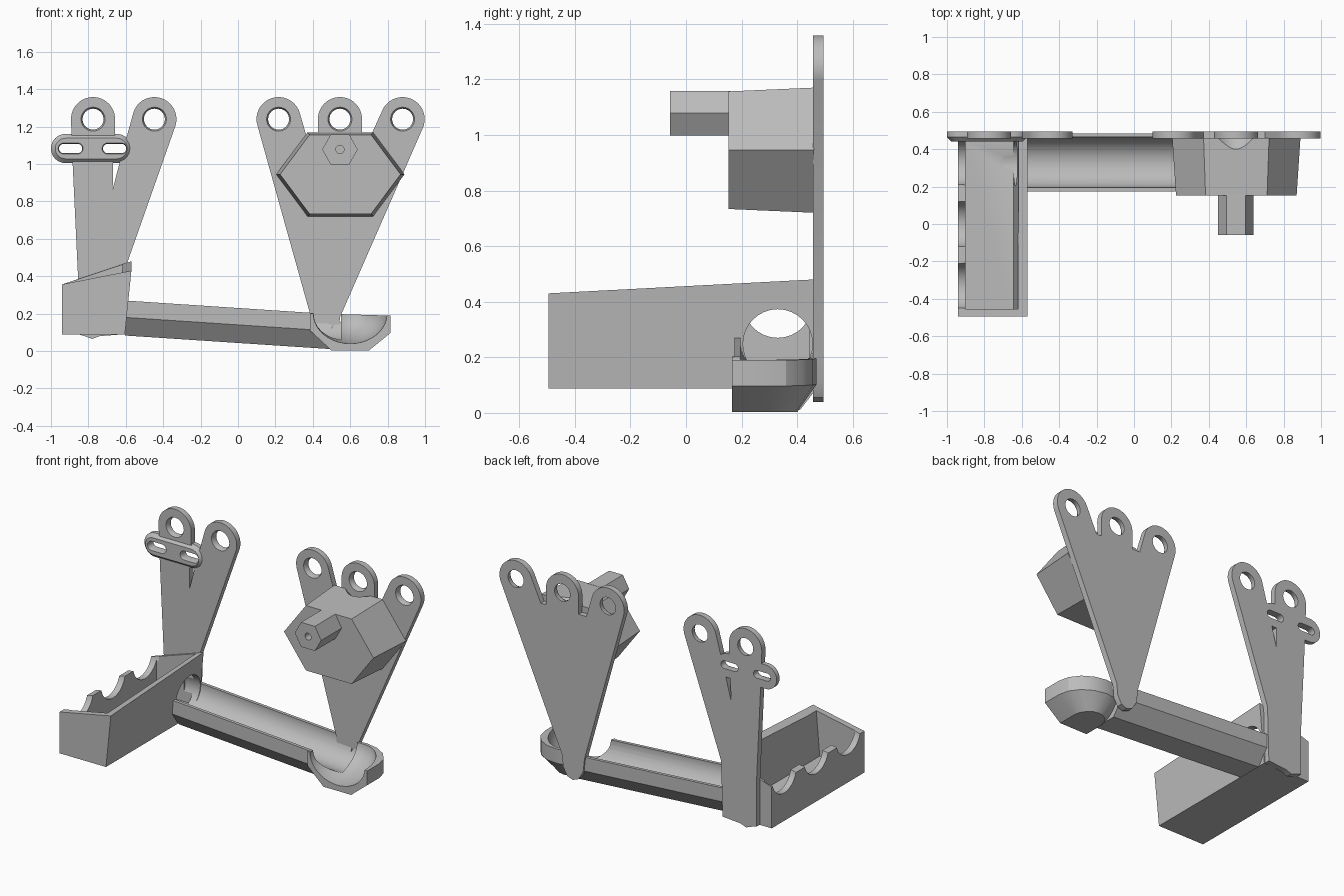
import bpy, bmesh
from math import sin, cos, radians, pi

cube = bpy.data.objects.get("Cube")
if cube:
    bpy.data.objects.remove(cube, do_unlink=True)

grey = bpy.data.materials.new("plain grey")
grey.use_nodes = True
grey.diffuse_color = (0.5, 0.5, 0.5, 1)
grey.node_tree.nodes["Principled BSDF"].inputs["Base Color"].default_value = (0.5, 0.5, 0.5, 1)

BACK, FRONT = 0.495, 0.457      # hanger plate faces
HOLE_Z, RING = 1.24, 0.118


def loft(name, loops):
    """Closed solid through loops of equal point count."""
    bm = bmesh.new()
    rows = [[bm.verts.new(p) for p in loop] for loop in loops]
    n = len(rows[0])
    bm.faces.new(rows[0])
    bm.faces.new(rows[-1])
    for a, b in zip(rows, rows[1:]):
        for i in range(n):
            j = (i + 1) % n
            bm.faces.new((a[i], a[j], b[j], b[i]))
    bmesh.ops.recalc_face_normals(bm, faces=bm.faces)
    mesh = bpy.data.meshes.new(name)
    bm.to_mesh(mesh)
    bm.free()
    ob = bpy.data.objects.new(name, mesh)
    bpy.context.collection.objects.link(ob)
    mesh.materials.append(grey)
    return ob


def prism(name, outline, y0, y1):
    return loft(name, [[(x, y, z) for x, z in outline] for y in (y0, y1)])


def arc(cx, cz, r, a0, a1, n=24):
    angles = [radians(a0 + (a1 - a0) * i / n) for i in range(n + 1)]
    return [(cx + r * cos(a), cz + r * sin(a)) for a in angles]


def circle(cx, cz, r, n=32):
    return arc(cx, cz, r, 0, 360, n)[:-1]


def stadium(cx, cz, half, r):
    return arc(cx + half, cz, r, -90, 90, 16) + arc(cx - half, cz, r, 90, 270, 16)


def along_y(name, shape, stops):
    """Loft with a changing radius: stops are (y, radius)."""
    return loft(name, [[(x, y, z) for x, z in shape(r)] for y, r in stops])


def combine(ob, tool, operation="DIFFERENCE"):
    mod = ob.modifiers.new("cut", "BOOLEAN")
    mod.operation, mod.object, mod.solver = operation, tool, "EXACT"
    bpy.context.view_layer.objects.active = ob
    bpy.ops.object.modifier_apply(modifier=mod.name)
    bpy.data.objects.remove(tool, do_unlink=True)


def drill(ob, cx):
    """Mounting hole with a chamfered front rim."""
    combine(ob, along_y("drill", lambda r: circle(cx, HOLE_Z, r),
                        [(0.44, 0.072), (0.475, 0.056), (0.52, 0.056)]))


# Wide hanger plate with three rings
outline = (arc(0.88, HOLE_Z, RING, -23.6, 156.4) + [(0.70, 1.13), (0.662, 1.13)]
           + arc(0.545, HOLE_Z, RING, 0, 180) + [(0.428, 1.13), (0.372, 1.13)]
           + arc(0.217, HOLE_Z, RING, 15.8, 195.8)
           + [(0.385, 0.2), (0.395, 0.11), (0.43, 0.055), (0.47, 0.04),
              (0.51, 0.055), (0.54, 0.11), (0.545, 0.18)])
wide_plate = prism("wide_hanger_plate", outline, FRONT, BACK)
for x in (0.217, 0.545, 0.88):
    drill(wide_plate, x)

# Narrow hanger plate with two rings and a slit
outline = (arc(-0.447, HOLE_Z, RING, -19.5, 160.5)
           + [(-0.635, 1.0), (-0.67, 0.865), (-0.668, 1.0), (-0.657, 1.1)]
           + arc(-0.775, HOLE_Z, RING, 0, 180)
           + [(-0.885, 1.02), (-0.855, 0.39), (-0.855, 0.09), (-0.82, 0.08),
              (-0.78, 0.065), (-0.74, 0.08), (-0.61, 0.09), (-0.6, 0.45)])
narrow_plate = prism("narrow_hanger_plate", outline, FRONT, BACK)

# Slotted bar across the narrow plate, chamfered towards the front
BAR_X, BAR_Z = -0.785, 1.083
slot_bar = along_y("slotted_bar", lambda r: stadium(BAR_X, BAR_Z, 0.137, r),
                   [(BACK, 0.078), (0.465, 0.078), (0.442, 0.055)])
for x in (-0.895, -0.66):
    for part in (narrow_plate, slot_bar):
        combine(part, along_y("slot", lambda r: stadium(x, BAR_Z, 0.037, r),
                              [(0.43, 0.034), (0.455, 0.025), (0.52, 0.025)]))
for x in (-0.775, -0.447):
    drill(narrow_plate, x)
drill(slot_bar, -0.775)

# Hexagonal pod on the wide plate, with screw clearance and a drilled hex post
def hexagon(cx, cz, wide, flat, high):
    return [(cx + wide, cz), (cx + flat, cz + high), (cx - flat, cz + high),
            (cx - wide, cz), (cx - flat, cz - high), (cx + flat, cz - high)]


pod = along_y("hexagonal_pod",
              lambda s: hexagon(0.547, 0.945, 0.343 * s, 0.175 * s, 0.225 * s),
              [(0.153, 0.94), (0.46, 1)])
combine(pod, along_y("clearance", lambda r: circle(0.545, HOLE_Z, r),
                     [(0.39, 0.065), (0.457, 0.115)]))
post = prism("hex_post", hexagon(0.545, 1.078, 0.095, 0.05, 0.08), -0.058, 0.16)
combine(post, prism("bore", circle(0.545, 1.078, 0.022, 16), -0.1, 0.1))


# Tray: open box with a tall right wall
def ring_at(y, right_top):
    return [(-0.94, y, 0.088), (-0.605, y, 0.088), (-0.57, y, right_top), (-0.94, y, 0.357)]


tray = loft("tray", [ring_at(-0.495, 0.43), ring_at(0.46, 0.48)])
combine(tray, loft("cavity", [
    [(-0.9, y, 0.13), (-0.645, y, 0.13), (-0.605, y, 0.6), (-0.9, y, 0.6)]
    for y in (-0.455, 0.445)]))


def along_x(name, cy, r, stops):
    return loft(name, [[(x, y, z + dz) for y, dz in circle(cy, 0, r)] for x, z in stops])


# Three scallops in the low wall, one round opening into the trough
for y in (-0.33, 0, 0.33):
    combine(tray, along_x("scallop", y, 0.125, [(-1, 0.395), (-0.88, 0.395)]))
combine(tray, along_x("opening", 0.33, 0.125, [(-0.7, 0.248), (-0.5, 0.248)]))

# Sloping trough with a half-octagon outside
TROUGH_Y = 0.33


def trough_section(x):
    top = 0.27 - 0.066 * (x + 0.6)
    half = [(0.155, 0), (0.155, -0.09), (0.08, -0.187)]
    pts = half + [(-a, b) for a, b in reversed(half)]
    return [(x, TROUGH_Y + a, top + b) for a, b in pts]


trough = loft("trough", [trough_section(-0.603), trough_section(0.5)])


# Catch basin at the low end: rounded at the back, open at the front
def basin_loop(z, wide, back, start=0.165):
    plan = [(0.6 + wide, start)] + [
        (0.6 + wide * cos(a), 0.29 + (back - 0.29) * sin(a))
        for a in (pi * i / 8 for i in range(9))] + [(0.6 - wide, start)]
    return [(x, y, z - 0.03 * (x - 0.6) * (z > 0.05)) for x, y in plan]


basin = loft("basin", [basin_loop(0.003, 0.1, 0.4), basin_loop(0.103, 0.215, 0.47),
                       basin_loop(0.196, 0.215, 0.47)])
combine(trough, basin, "UNION")
combine(trough, along_x("groove", TROUGH_Y, 0.135,
                        [(-0.65, 0.265), (0.55, 0.186)]))
bpy.ops.mesh.primitive_uv_sphere_add(segments=40, ring_count=20, radius=1,
                                     location=(0.6, 0.165, 0.2))
bowl = bpy.context.object
bowl.scale = (0.197, 0.285, 0.16)
bpy.context.view_layer.update()
combine(trough, bowl)
trough.name = "trough_and_basin"

# Smooth the round surfaces, keep the edges sharp
bpy.ops.object.select_all(action="DESELECT")
for ob in (wide_plate, narrow_plate, slot_bar, pod, post, tray, trough):
    ob.select_set(True)
    bpy.context.view_layer.objects.active = ob
bpy.ops.object.shade_smooth_by_angle(angle=radians(25))
